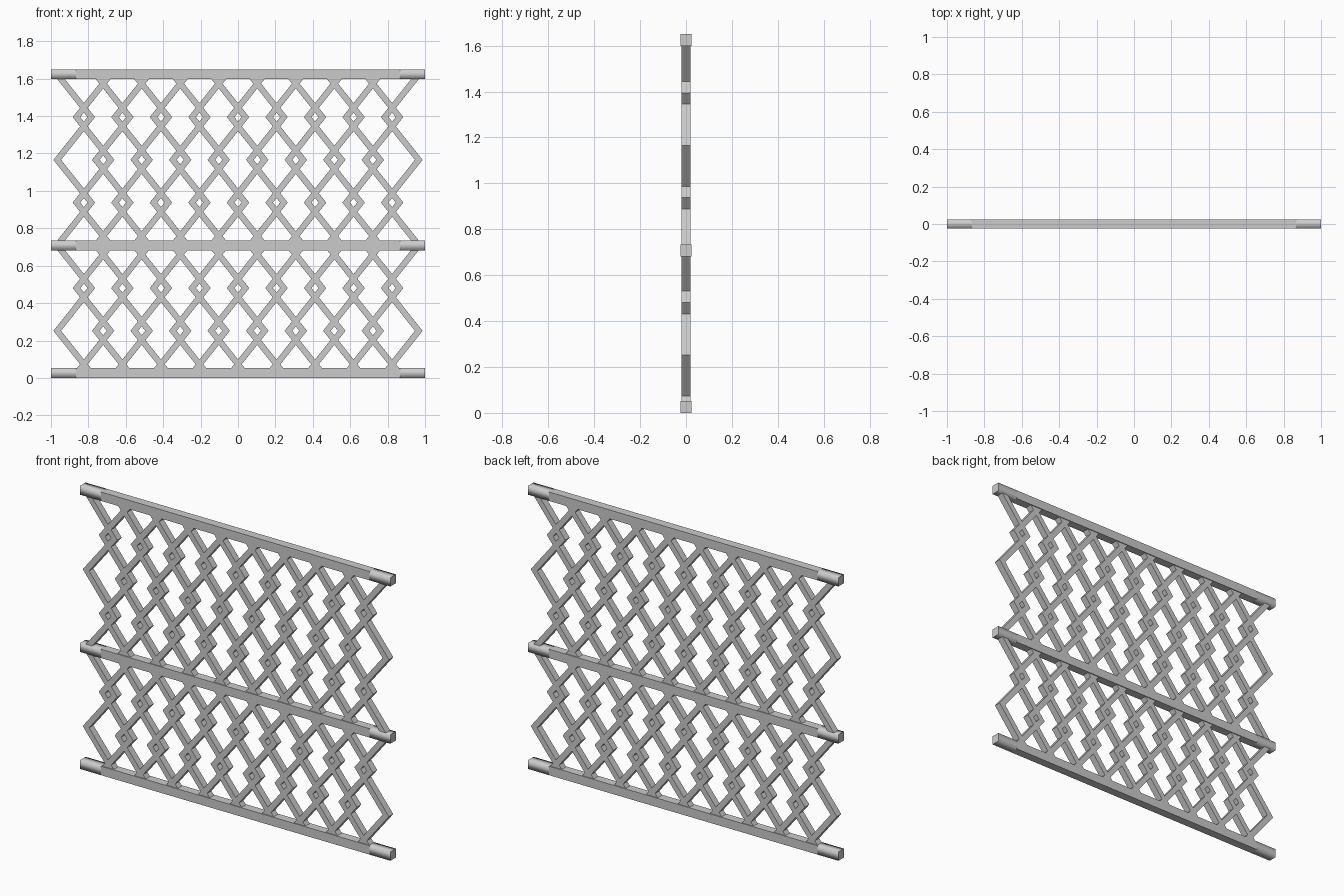
import bpy, bmesh

if "Cube" in bpy.data.objects:
    bpy.data.objects.remove(bpy.data.objects["Cube"])

PITCH = 0.206      # spacing of lattice columns
STEP = 0.2285      # vertical distance between zigzag bends
TIP = 0.1115       # outer tip distance from a strip's centre line
WIDTH = 0.041      # horizontal width of a strip
HALF_Y = 0.02      # half thickness of the lattice
Z0 = 0.0235        # height of the lowest bend


def finish(bm, name):
    bmesh.ops.recalc_face_normals(bm, faces=bm.faces)
    me = bpy.data.meshes.new(name)
    bm.to_mesh(me)
    bm.free()
    ob = bpy.data.objects.new(name, me)
    bpy.context.collection.objects.link(ob)
    return ob


def loft(bm, rings, caps=True):
    """Skin a list of four-point sections."""
    vs = [[bm.verts.new(p) for p in r] for r in rings]
    spans = []
    for a, b in zip(vs, vs[1:]):
        spans.append([bm.faces.new((a[i], a[(i + 1) % 4], b[(i + 1) % 4], b[i]))
                      for i in range(4)])
    if caps:
        bm.faces.new(vs[0])
        bm.faces.new(vs[-1])
    return spans


def rail(name, z, hy=0.025, hz=0.026):
    # square rail with softly shaded end sections
    bm = bmesh.new()
    rings = [[(x, -hy, z - hz), (x, hy, z - hz), (x, hy, z + hz), (x, -hy, z + hz)]
             for x in (-1, -0.865, 0.865, 1)]
    spans = loft(bm, rings)
    for f in spans[0] + spans[2]:
        f.smooth = True
    for e in bm.edges:
        if all(abs(v.co.x) > 0.99 for v in e.verts) and abs(e.verts[0].co.x - e.verts[1].co.x) < 0.1:
            e.smooth = False
    return finish(bm, name)


def zigzag(name, xc, side):
    # one folded strip running the full height
    bm = bmesh.new()
    rings = []
    for i in range(8):
        s = side if i % 2 == 0 else -side
        x, z, w = xc + s * (TIP - WIDTH / 2), Z0 + i * STEP, WIDTH / 2
        rings.append([(x - w, -HALF_Y, z), (x + w, -HALF_Y, z),
                      (x + w, HALF_Y, z), (x - w, HALF_Y, z)])
    loft(bm, rings)
    return finish(bm, name)


# Horizontal rails
for label, z in (("bottom_rail", 0.026), ("middle_rail", 0.708), ("top_rail", 1.624)):
    rail(label, z)

# Two mirrored families of zigzag strips that cross into diamonds
for k in range(9):
    col = (k - 4) * PITCH
    zigzag(f"lattice_strip_left_{k}", col - PITCH / 4, 1)
    zigzag(f"lattice_strip_right_{k}", col + PITCH / 4, -1)
